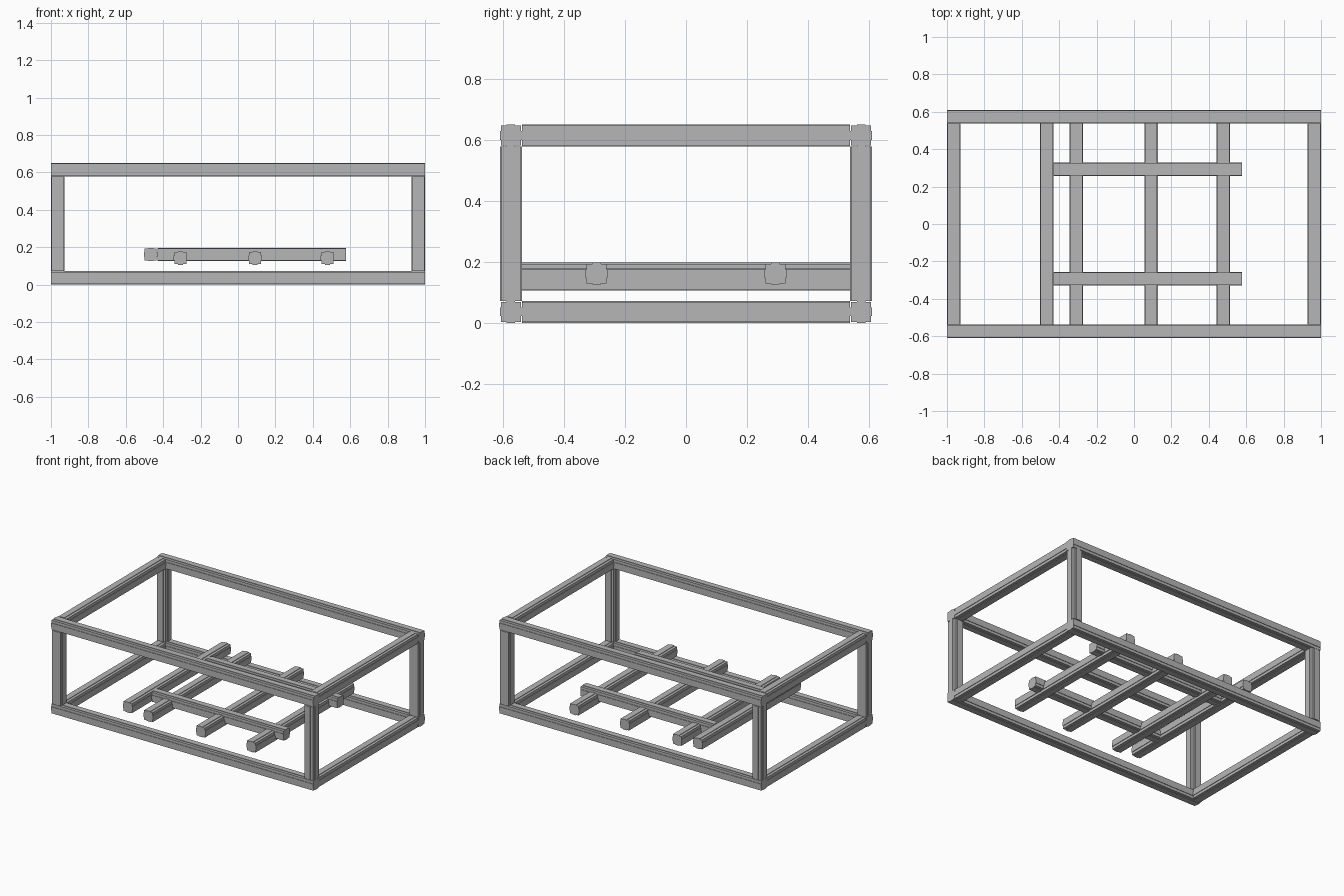
import bpy, bmesh
from mathutils import Vector

cube = bpy.data.objects.get("Cube")
if cube:
    bpy.data.objects.remove(cube, do_unlink=True)

grey = bpy.data.materials.new("aluminium grey")
grey.use_nodes = True
COLOR = (0.47, 0.47, 0.47, 1)
grey.diffuse_color = COLOR
grey.node_tree.nodes["Principled BSDF"].inputs["Base Color"].default_value = COLOR

HALF = 0.036      # half width over the ridges
CORE = 0.0325     # half width of the square core
RIDGE = 0.014     # half width of each ridge
W = HALF * 2


def profile():
    """Square section with a low flat ridge along the middle of every side."""
    side = [(CORE, -CORE), (CORE, -RIDGE), (HALF, -RIDGE), (HALF, RIDGE), (CORE, RIDGE)]
    points = []
    for _ in range(4):
        points += side
        side = [(-v, u) for u, v in side]
    return points


def bar(name, axis, center, length):
    """Extrude the section along one axis, centred on a point."""
    bm = bmesh.new()
    i, j, k = axis, (axis + 1) % 3, (axis + 2) % 3
    verts = []
    for u, v in profile():
        p = Vector((0, 0, 0))
        p[i], p[j], p[k] = -length / 2, u, v
        verts.append(bm.verts.new(p))
    face = bm.faces.new(verts)
    made = bmesh.ops.extrude_face_region(bm, geom=[face], use_keep_orig=True)
    shift = Vector((0, 0, 0))
    shift[i] = length
    moved = [g for g in made["geom"] if isinstance(g, bmesh.types.BMVert)]
    bmesh.ops.translate(bm, verts=moved, vec=shift)
    bmesh.ops.recalc_face_normals(bm, faces=bm.faces)
    mesh = bpy.data.meshes.new(name)
    bm.to_mesh(mesh)
    bm.free()
    mesh.materials.append(grey)
    obj = bpy.data.objects.new(name, mesh)
    obj.location = center
    bpy.context.collection.objects.link(obj)


# Outer box frame
LX, LY, LZ = 2.0, 1.22, 0.65
ex, ey = LX / 2 - HALF, LY / 2 - HALF
for level, z in (("bottom", HALF), ("top", LZ - HALF)):
    for depth, y in (("front", -ey), ("back", ey)):
        bar(f"{level}_{depth}_rail", 0, (0, y, z), LX)
    for side, x in (("right", -ex), ("left", ex)):
        bar(f"{level}_{side}_rail", 1, (x, 0, z), LY - 2 * W)
for depth, y in (("front", -ey), ("back", ey)):
    for side, x in (("right", -ex), ("left", ex)):
        bar(f"{depth}_{side}_post", 2, (x, y, LZ / 2), LZ - 2 * W)

# Inner grid: cross bars running front to back
inner = LY - 2 * W
bar("end_cross_bar", 1, (-0.467, 0, 0.161), inner)
for n, x in enumerate((-0.308, 0.091, 0.478)):
    bar(f"cross_bar_{n + 1}", 1, (x, 0, 0.142), inner)

# Inner grid: long bars lying across them
for depth, y in (("front", -0.293), ("back", 0.293)):
    bar(f"{depth}_long_bar", 0, (0.073, y, 0.161), 1.008)
